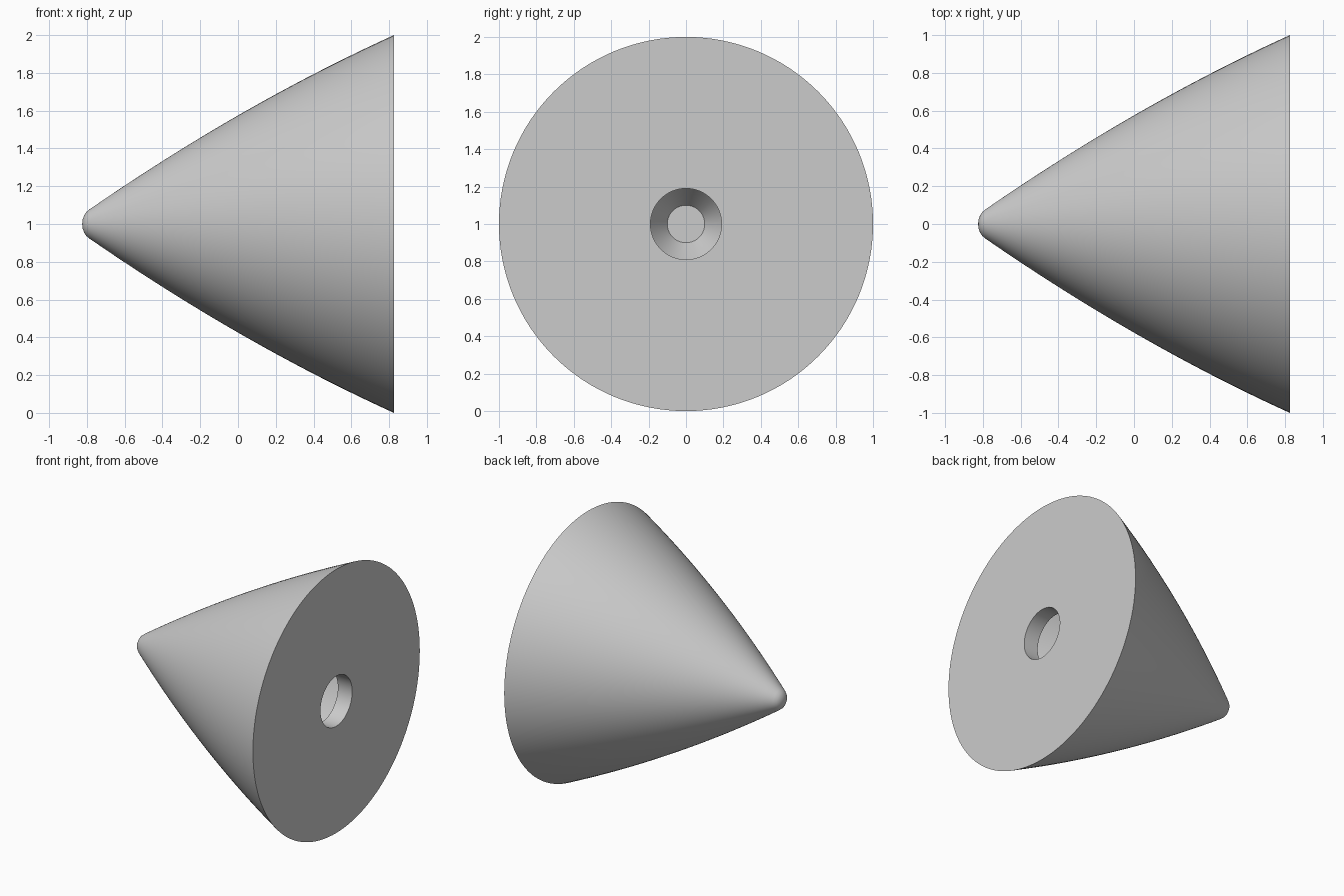
import bpy, bmesh, math
from mathutils import Vector, Matrix

cube = bpy.data.objects.get("Cube")
if cube:
    bpy.data.objects.remove(cube, do_unlink=True)

SEGMENTS = 128
TIP, SHOULDER, BASE = -0.825, -0.785, 0.825
WALL, PLATE, HOLE = 0.12, 0.12, 0.19


def outer_radius(x):
    """Gently bulging flank from the rounded tip to the base rim."""
    d = x - SHOULDER
    return 0.078 + 0.69 * d - 0.073 * d * d


def steps(a, b, n):
    return [a + (b - a) * i / n for i in range(n + 1)]


# Outer skin: rounded tip, then curved flank
profile = [(TIP, 0), (TIP + 0.003, 0.025), (TIP + 0.01, 0.045), (TIP + 0.022, 0.063)]
profile += [(x, outer_radius(x)) for x in steps(SHOULDER, BASE, 24)]

# Base plate with its round hole, then the hollow inside ending in a small flat
profile += [(BASE, HOLE), (BASE - PLATE, HOLE)]
profile += [(x, outer_radius(x) - WALL) for x in steps(BASE - PLATE, -0.57, 16)]
profile[-1] = (-0.57, 0.1)
profile += [(-0.57, 0)]

# Revolve the profile around the long axis
bm = bmesh.new()
verts = [bm.verts.new((x, 0, r)) for x, r in profile]
edges = [bm.edges.new(pair) for pair in zip(verts, verts[1:])]
bmesh.ops.spin(bm, geom=verts + edges, cent=(0, 0, 0), axis=(1, 0, 0),
               angle=math.tau, steps=SEGMENTS, use_duplicate=False)
bmesh.ops.remove_doubles(bm, verts=bm.verts, dist=0.0002)
bmesh.ops.recalc_face_normals(bm, faces=bm.faces)
bmesh.ops.translate(bm, verts=bm.verts, vec=Vector((0, 0, 1)))

mesh = bpy.data.meshes.new("nose_cone")
bm.to_mesh(mesh)
bm.free()
nose_cone = bpy.data.objects.new("nose_cone", mesh)
bpy.context.collection.objects.link(nose_cone)

# Plain grey material
grey = bpy.data.materials.new("light_grey")
grey.use_nodes = True
colour = (0.6, 0.6, 0.6, 1)
grey.diffuse_color = colour
for node in grey.node_tree.nodes:
    if node.type == 'BSDF_PRINCIPLED':
        node.inputs["Base Color"].default_value = colour
mesh.materials.append(grey)

# Smooth flanks with crisp rims
bpy.ops.object.select_all(action='DESELECT')
nose_cone.select_set(True)
bpy.context.view_layer.objects.active = nose_cone
bpy.ops.object.shade_smooth_by_angle(angle=math.radians(30))
